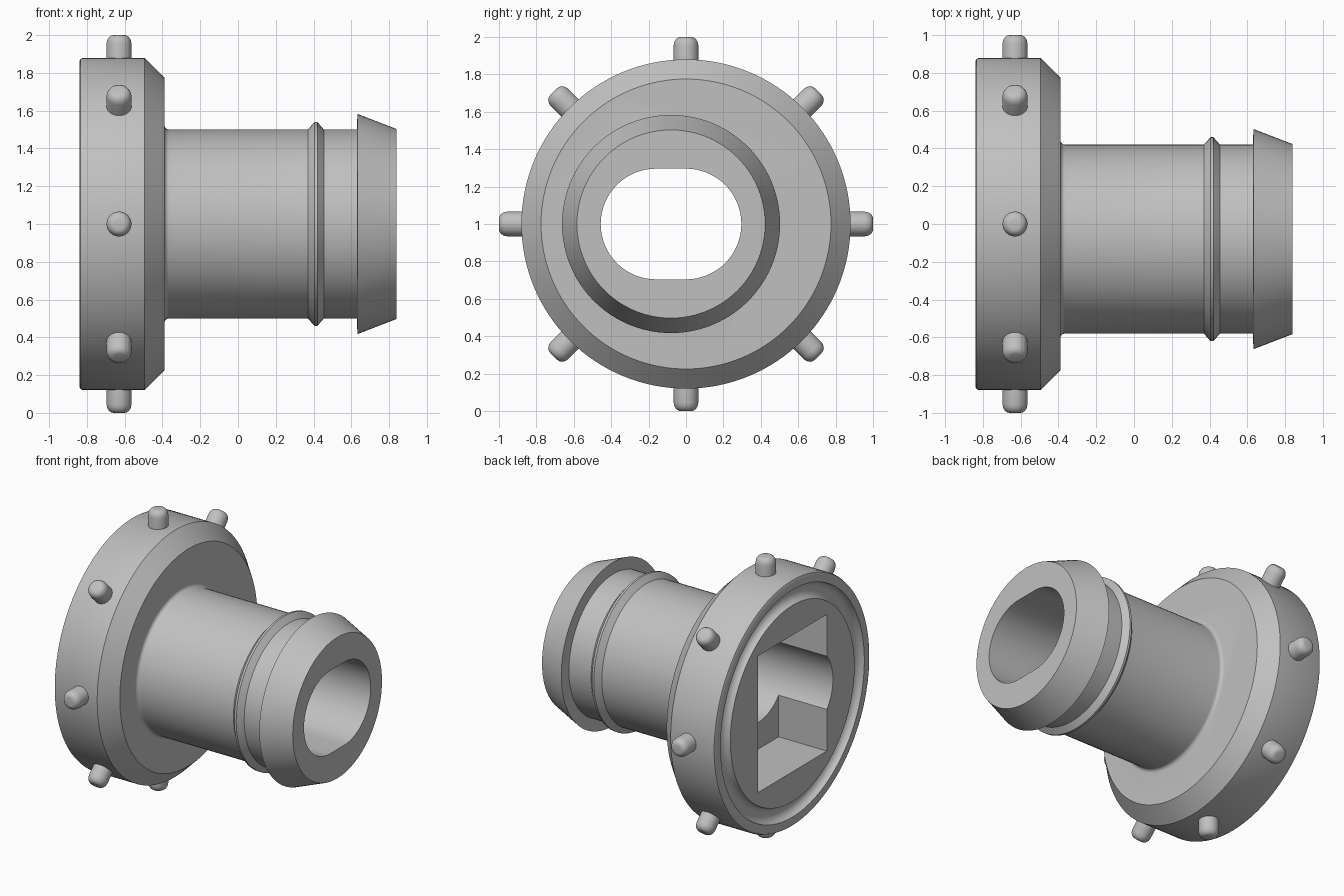
import bpy, bmesh
from math import pi, cos, sin, radians
from mathutils import Matrix, Vector

if "Cube" in bpy.data.objects:
    bpy.data.objects.remove(bpy.data.objects["Cube"], do_unlink=True)

grey = bpy.data.materials.new("light_grey")
grey.use_nodes = True
grey.diffuse_color = (0.53, 0.53, 0.53, 1)
grey.node_tree.nodes["Principled BSDF"].inputs["Base Color"].default_value = (0.53, 0.53, 0.53, 1)


def finish(bm, name):
    bmesh.ops.recalc_face_normals(bm, faces=bm.faces)
    mesh = bpy.data.meshes.new(name)
    bm.to_mesh(mesh)
    bm.free()
    mesh.materials.append(grey)
    obj = bpy.data.objects.new(name, mesh)
    bpy.context.collection.objects.link(obj)
    return obj


def lathe(name, profile, sides, matrix):
    """Revolve (axial, radius) points about the x axis and cap both ends."""
    bm = bmesh.new()
    rings = [[bm.verts.new((x, r * cos(2 * pi * i / sides), r * sin(2 * pi * i / sides)))
              for i in range(sides)] for x, r in profile]
    for a, b in zip(rings, rings[1:]):
        for i in range(sides):
            j = (i + 1) % sides
            bm.faces.new((a[i], a[j], b[j], b[i]))
    bm.faces.new(rings[0])
    bm.faces.new(rings[-1])
    bm.transform(matrix)
    return finish(bm, name)


def prism(name, outline, x0, x1):
    """Extrude a (y, z) outline along x."""
    bm = bmesh.new()
    face = bm.faces.new([bm.verts.new((x0, y, z)) for y, z in outline])
    ext = bmesh.ops.extrude_face_region(bm, geom=[face])
    moved = [v for v in ext["geom"] if isinstance(v, bmesh.types.BMVert)]
    bmesh.ops.translate(bm, verts=moved, vec=Vector((x1 - x0, 0, 0)))
    return finish(bm, name)


def select(obj):
    bpy.ops.object.select_all(action='DESELECT')
    obj.select_set(True)
    bpy.context.view_layer.objects.active = obj


def combine(target, other, operation):
    select(target)
    mod = target.modifiers.new("combine", 'BOOLEAN')
    mod.operation = operation
    mod.solver = 'EXACT'
    mod.object = other
    bpy.ops.object.modifier_apply(modifier=mod.name)
    bpy.data.objects.remove(other, do_unlink=True)


def smooth(obj):
    select(obj)
    bpy.ops.object.shade_smooth_by_angle(angle=radians(30))


# Flange with a rounded annular groove in its back face
BACK = -0.84
groove = [(BACK + 0.05 * sin(pi * k / 8), 0.755 - 0.055 * cos(pi * k / 8)) for k in range(9)]
rim = [(BACK, 0.86), (BACK + 0.006, 0.874), (BACK + 0.02, 0.88),
       (-0.495, 0.88), (-0.39, 0.775)]
body = lathe("flanged_body", groove + rim, 128, Matrix.Translation((0, 0, 1)))

# Off-centre hose spigot: root fillet, pointed rib and end barb
AXIS_Y = -0.08
fillet = [(-0.365 - 0.025 * sin(a), 0.525 - 0.025 * cos(a))
          for a in (pi / 2 * (1 - k / 5) for k in range(6))]
spigot_profile = [(-0.43, 0.525)] + fillet + [
    (0.37, 0.5), (0.405, 0.54), (0.42, 0.54), (0.455, 0.5),
    (0.63, 0.5), (0.632, 0.583), (0.84, 0.503)]
spigot = lathe("spigot", spigot_profile, 96, Matrix.Translation((0, AXIS_Y, 1)))
combine(body, spigot, 'UNION')

# Oblong bore right through, and a rectangular pocket from the back
R, HALF = 0.296, 0.08
oblong = []
for side in (1, -1):
    for k in range(33):
        a = -pi / 2 + pi * k / 32
        oblong.append((AXIS_Y + side * (HALF + R * cos(a)), 1 + side * R * sin(a)))
combine(body, prism("bore_cutter", oblong, -1, 1), 'DIFFERENCE')
pocket = [(-0.387, 0.513), (0.387, 0.513), (0.387, 1.487), (-0.387, 1.487)]
combine(body, prism("pocket_cutter", pocket, -1, -0.46), 'DIFFERENCE')
smooth(body)

# Eight rounded pegs around the flange
peg_profile = [(0.84, 0.066), (0.955, 0.066), (0.975, 0.062), (0.99, 0.052),
               (0.998, 0.04), (1.0, 0.028)]
for n in range(8):
    place = (Matrix.Translation((-0.63, 0, 1)) @ Matrix.Rotation(n * pi / 4, 4, 'X')
             @ Matrix.Rotation(-pi / 2, 4, 'Y'))
    smooth(lathe(f"peg_{n + 1}", peg_profile, 32, place))
